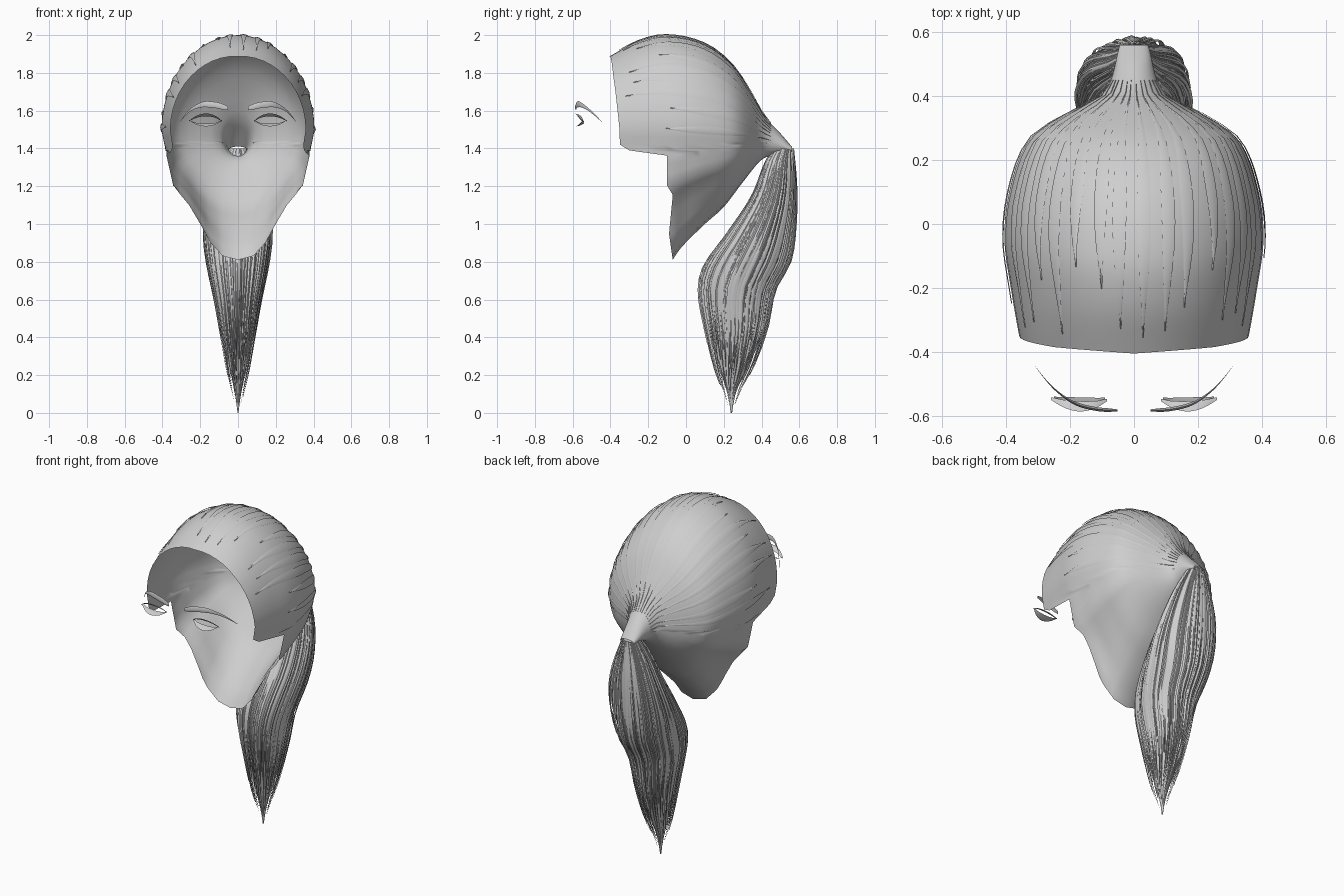
import bpy, math, random
from mathutils import Vector

random.seed(4)
if "Cube" in bpy.data.objects:
    bpy.data.objects.remove(bpy.data.objects["Cube"])

grey = bpy.data.materials.new("hair_grey")
grey.use_nodes = True
COLOR = (0.62, 0.62, 0.62, 1)
grey.diffuse_color = COLOR
grey.node_tree.nodes["Principled BSDF"].inputs["Base Color"].default_value = COLOR


def curve(pts):
    """Smooth interpolation through (key, value) pairs."""
    def slope(i):
        a, b = pts[max(i - 1, 0)], pts[min(i + 1, len(pts) - 1)]
        return (b[1] - a[1]) / (b[0] - a[0])

    def f(k):
        k = min(max(k, pts[0][0]), pts[-1][0])
        i = next(j for j in range(len(pts) - 1) if k <= pts[j + 1][0])
        (a, va), (b, vb) = pts[i], pts[i + 1]
        h = b - a
        t = (k - a) / h
        return ((1 + 2 * t) * (1 - t) ** 2 * va + t * (1 - t) ** 2 * h * slope(i)
                + t * t * (3 - 2 * t) * vb + t * t * (t - 1) * h * slope(i + 1))
    return f


def straight(pts):
    def f(k):
        k = min(max(k, pts[0][0]), pts[-1][0])
        i = next(j for j in range(len(pts) - 1) if k <= pts[j + 1][0])
        (a, va), (b, vb) = pts[i], pts[i + 1]
        return va + (vb - va) * (k - a) / (b - a)
    return f


def grids(name, patches, closed=False, mirror=False):
    """One object from patches, each a list of equally long point rows."""
    verts, faces = [], []
    for rows in patches:
        o, n = len(verts), len(rows[0])
        verts += [p for r in rows for p in r]
        for i in range(len(rows) - 1):
            for j in range(n if closed else n - 1):
                k = (j + 1) % n
                faces.append((o + i * n + j, o + i * n + k,
                              o + i * n + n + k, o + i * n + n + j))
    me = bpy.data.meshes.new(name)
    me.from_pydata(verts, [], faces)
    me.materials.append(grey)
    me.shade_smooth()
    me.set_sharp_from_angle(angle=math.radians(50))
    ob = bpy.data.objects.new(name, me)
    bpy.context.collection.objects.link(ob)
    if mirror:
        ob.modifiers.new("mirror", 'MIRROR').merge_threshold = 0.002
    return ob


# Swept-back hair: cross-sections along y
top = curve([(-.41, 1.885), (-.25, 1.97), (-.1, 2.0), (.1, 1.955), (.25, 1.84),
             (.35, 1.69), (.42, 1.565), (.5, 1.48), (.56, 1.41)])
bottom = curve([(-.07, .81), (-.03, .87), (.1, 1.0), (.2, 1.09), (.3, 1.22),
                (.4, 1.34), (.47, 1.365), (.56, 1.38)])
width = curve([(-.41, .345), (-.36, .357), (-.2, .385), (-.05, .405), (.1, .39),
               (.26, .33), (.33, .24), (.38, .14), (.42, .085), (.56, .045)])
middle = curve([(-.1, 1.5), (.2, 1.48), (.42, 1.45), (.56, 1.395)])
jaw = straight([(0, 1), (.22, .93), (.43, .85), (.58, .64), (.72, .5),
                (.87, .36), (.97, .2), (1, 0)])
rim = straight([(0, -.405), (.5, -.385), (1, -.352), (1.115, -.35), (1.16, -.3),
                (1.2, -.1), (1.43, -.1), (1.5, -.07), (1.8, -.09), (2, -.07)])


def scalp(p, y, lift=0.0):
    """p runs 0 at the crown, 1 at the side, 2 under the jaw."""
    w, m = width(y) + lift, middle(y)
    if p <= 1:
        a = (1 - p) * math.pi / 2
        return (w * math.cos(a), y, m + (top(y) + lift - m) * math.sin(a))
    f = p - 1
    b = min(max(y / .35, 0), 1)
    x = jaw(f) * (1 - b) + math.sqrt(max(1 - f * f, 0)) * b
    return (w * x, y, m - (m - bottom(y) + lift) * f)


stations = [i / 12 for i in range(13)]
stations += [1.06, 1.115, 1.16, 1.2, 1.26, 1.34, 1.43, 1.5, 1.58, 1.65,
             1.72, 1.8, 1.87, 1.93, 1.97, 2]
STEPS = 30
shell = [[scalp(p, rim(p) + (.56 - rim(p)) * i / STEPS) for i in range(STEPS + 1)]
         for p in stations]
grids("swept_back_hair", [shell], mirror=True)

# Thin flat locks lying over the swept-back hair
locks = []
for side in (1, -1):
    for k in range(9):
        p0 = .06 + k * .115 + random.uniform(-.02, .02)
        start = rim(p0) + random.uniform(.02, .3)
        rows = []
        for i in range(17):
            t = i / 16
            y = start + (.45 - start) * t
            half = .035 * math.sin(math.pi * min(max(t, .02), .98))
            pts = [scalp(p0 + s * half, y, .004 + .003 * (s == 0)) for s in (-1, 0, 1)]
            rows.append([(side * a, b, c) for a, b, c in pts])
        locks.append(rows)
grids("hair_locks", locks)

# Ponytail: elliptical sections by height
tail_front = curve([(0, .23), (.08, .21), (.2, .16), (.45, .1), (.65, .07), (.78, .1),
                    (.95, .22), (1.15, .35), (1.33, .42), (1.4, .465)])
tail_back = curve([(0, .25), (.1, .28), (.25, .36), (.45, .43), (.65, .47), (.8, .55),
                   (1.0, .58), (1.2, .585), (1.4, .57)])
tail_width = curve([(0, .006), (.1, .03), (.2, .055), (.4, .09), (.6, .125), (.8, .165),
                    (.95, .18), (1.1, .165), (1.25, .12), (1.4, .05)])


def tail(ang, r, z):
    f, b = tail_front(z), tail_back(z)
    return (tail_width(z) * r * math.cos(ang),
            (f + b) / 2 + (b - f) / 2 * r * math.sin(ang), z)


core = []
for i in range(29):
    z = 1.4 * (1 - i / 28)
    r = .86 * min(1, .45 + z * 1.4)
    core.append([tail(j * math.tau / 64, r * (1 + .06 * (j % 4 == 0)), z) for j in range(64)])
grids("ponytail_core", [core], closed=True)

strands = []
for k in range(110):
    ang = k * math.tau / 110 + random.uniform(-.03, .03)
    r = random.uniform(.88, 1.02)
    end = random.uniform(.1, .4) if k % 3 else random.uniform(.04, .2)
    spread = random.uniform(.04, .08)
    rows = []
    for i in range(19):
        t = i / 18
        z = 1.4 + (end - 1.4) * t
        half = spread * min(1, (1 - t) * 3 + .03)
        rows.append([tail(ang + s * half, r + .03 * (s == 0), z) for s in (-1, 0, 1)])
    strands.append(rows)
grids("ponytail_strands", strands)


def sweep(path, offsets, taper, steps=18):
    """Sweep a small closed section along a smooth path given by x, y, z keys."""
    fy = curve([(a, b) for a, b, c in path])
    fz = curve([(a, c) for a, b, c in path])
    x0, x1 = path[0][0], path[-1][0]
    rows = []
    for i in range(steps + 1):
        t = i / steps
        x = x0 + (x1 - x0) * t
        s = taper(t)
        rows.append([Vector((x, fy(x) + a * s, fz(x) + b * s)) for a, b in offsets])
    return rows


# Eyebrows
brow_path = [(.052, -.583, 1.612), (.12, -.578, 1.63), (.19, -.558, 1.632),
             (.25, -.515, 1.605), (.29, -.47, 1.565), (.308, -.445, 1.54)]
brow = sweep(brow_path, [(-.006, 0), (0, .016), (.006, 0), (0, -.016)],
             lambda t: min(1, .6 + t * 3, .08 + (1 - t) * 1.7))
grids("eyebrows", [brow], closed=True, mirror=True)

# Eyelashes: upper and lower strips around each eye
upper = [(.085, -.55, 1.545), (.12, -.563, 1.568), (.17, -.568, 1.578),
         (.22, -.56, 1.568), (.26, -.545, 1.545)]
lower = [(.09, -.548, 1.545), (.12, -.558, 1.53), (.17, -.564, 1.523),
         (.22, -.556, 1.53), (.25, -.545, 1.545)]
lash = lambda t: .25 + .75 * math.sin(math.pi * t)
grids("upper_eyelashes", [sweep(upper, [(.014, -.008), (-.004, -.004), (-.018, .007), (-.002, .002)], lash)],
      closed=True, mirror=True)
grids("lower_eyelashes", [sweep(lower, [(.022, .008), (0, .002), (-.016, -.006), (0, -.003)], lash)],
      closed=True, mirror=True)
